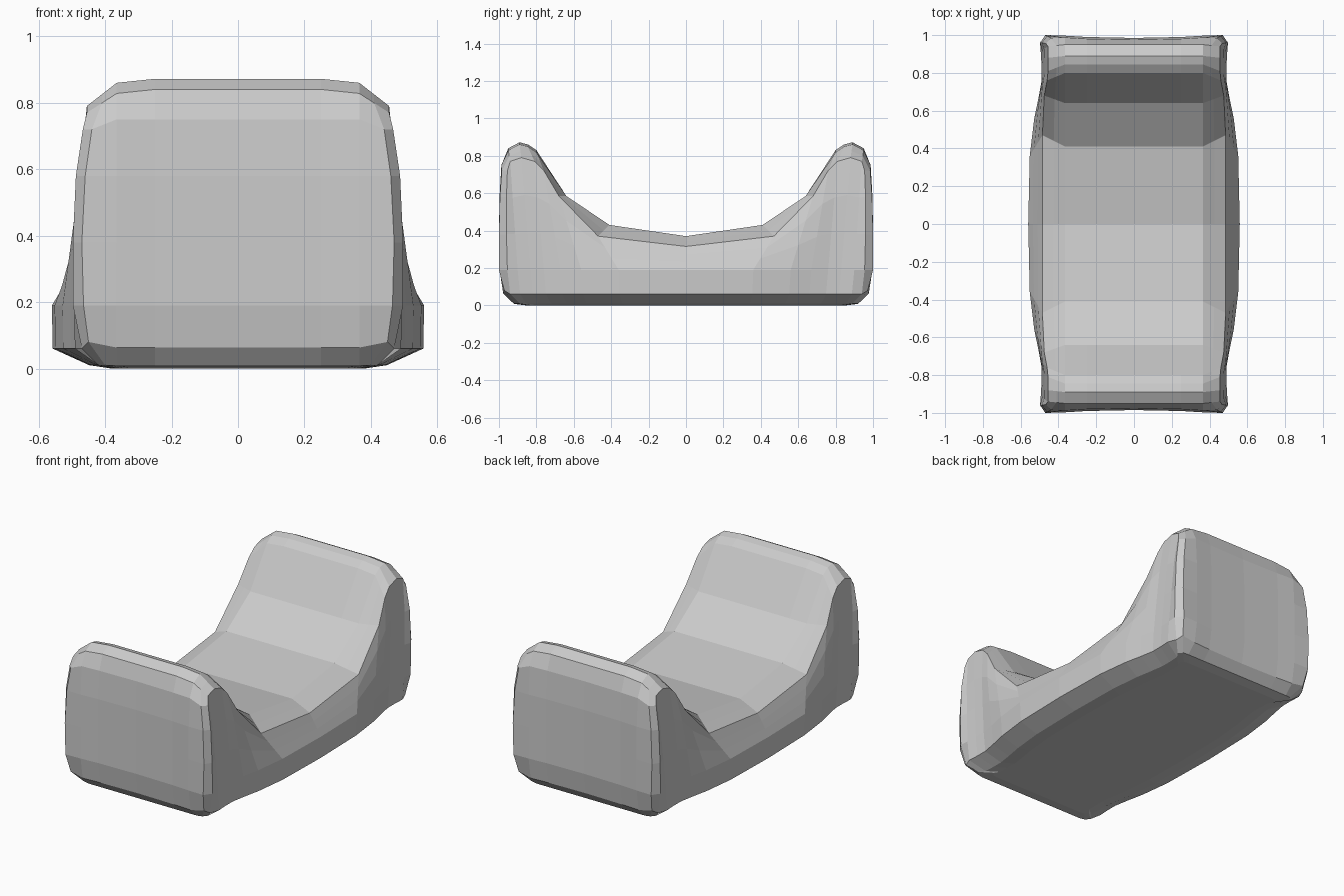
import bpy, bmesh
from mathutils import Vector

if "Cube" in bpy.data.objects:
    bpy.data.objects.remove(bpy.data.objects["Cube"])

# Centre profile (y, z): seat, crown, end wall, bottom roll
centre = [(0, .37), (.41, .43), (.64, .585), (.80, .83), (.845, .86), (.89, .872),
          (.95, .84), (.975, .75), (.985, .58), (.985, .38), (.985, .19),
          (.965, .063), (.92, .008)]
# Outer rim of the side face (x, y, z), matching the centre profile rows
rim = [(.485, 0, .315), (.485, .47, .37), (.475, .68, .585), (.46, .76, .72),
       (.455, .81, .77), (.455, .88, .79), (.455, .94, .77), (.467, .955, .72),
       (.488, .96, .58), (.497, .96, .38), (.497, .955, .19), (.47, .94, .06),
       (.42, .89, .01)]
# Vertical corner edge of the end wall, rows 7 onward
corner = [(.44, .985, .72), (.46, .995, .58), (.47, 1.0, .38), (.465, 1.0, .19),
          (.45, .972, .08), (.40, .915, .01)]
# Foot of the side wall (half width, y), under rim rows 0-7
foot = [(.56, 0), (.552, .36), (.528, .56), (.505, .67), (.489, .76),
        (.489, .83), (.493, .90), (.497, .955)]

bm = bmesh.new()


def grid(rows):
    """Skin a grid of points with quads."""
    vs = [[bm.verts.new(p) for p in row] for row in rows]
    for a, b in zip(vs, vs[1:]):
        for k in range(len(a) - 1):
            bm.faces.new((a[k], a[k + 1], b[k + 1], b[k]))


# Seat, crown and end wall, one quarter
shell = []
for i, (y, z) in enumerate(centre):
    end = 7 <= i <= 11
    d = Vector(rim[i])
    b = Vector((.365, y + (.012 if end else 0), z - (.012 if 3 <= i <= 6 else 0)))
    c = Vector(corner[i - 7]) if i >= 7 else b.lerp(d, .5)
    shell.append([Vector((0, y, z)), Vector((.25, y + (.005 if end else 0), z)), b, c, d])
grid(shell)

# Flared side wall and bottom chamfer, one quarter
side = []
for j, (w, y) in enumerate(foot):
    if j == 7:
        side.append([Vector(p) for p in rim[7:]])
        continue
    top, low = Vector(rim[j]), Vector((w, y, .19))
    col = [top]
    for t in (1 / 3, 2 / 3):
        p = top.lerp(low, t)
        if j >= 3:
            p.x = top.x + (low.x - top.x) * t ** .5
        col.append(p)
    col += [low, Vector((w - .002, y * .985, .06)), Vector((w * .8, y * .95, .01))]
    side.append(col)
grid(side)

# Flat bottom, one quarter
edge = [c[-1] for c in side] + shell[-1][-2::-1]
ring = [Vector((p.x * .85, p.y * .93, 0)) for p in edge]
grid([edge, ring])
bm.faces.new([bm.verts.new(p) for p in ring + [Vector((0, 0, 0))]])

# Mirror the quarter across both axes and weld
for axis in (0, 1):
    dup = bmesh.ops.duplicate(bm, geom=bm.verts[:] + bm.edges[:] + bm.faces[:])
    for v in dup["geom"]:
        if isinstance(v, bmesh.types.BMVert):
            v.co[axis] *= -1
bmesh.ops.remove_doubles(bm, verts=bm.verts, dist=.0005)
bmesh.ops.recalc_face_normals(bm, faces=bm.faces)

mesh = bpy.data.meshes.new("cradle_block")
bm.to_mesh(mesh)
bm.free()
bpy.context.collection.objects.link(bpy.data.objects.new("cradle_block", mesh))
